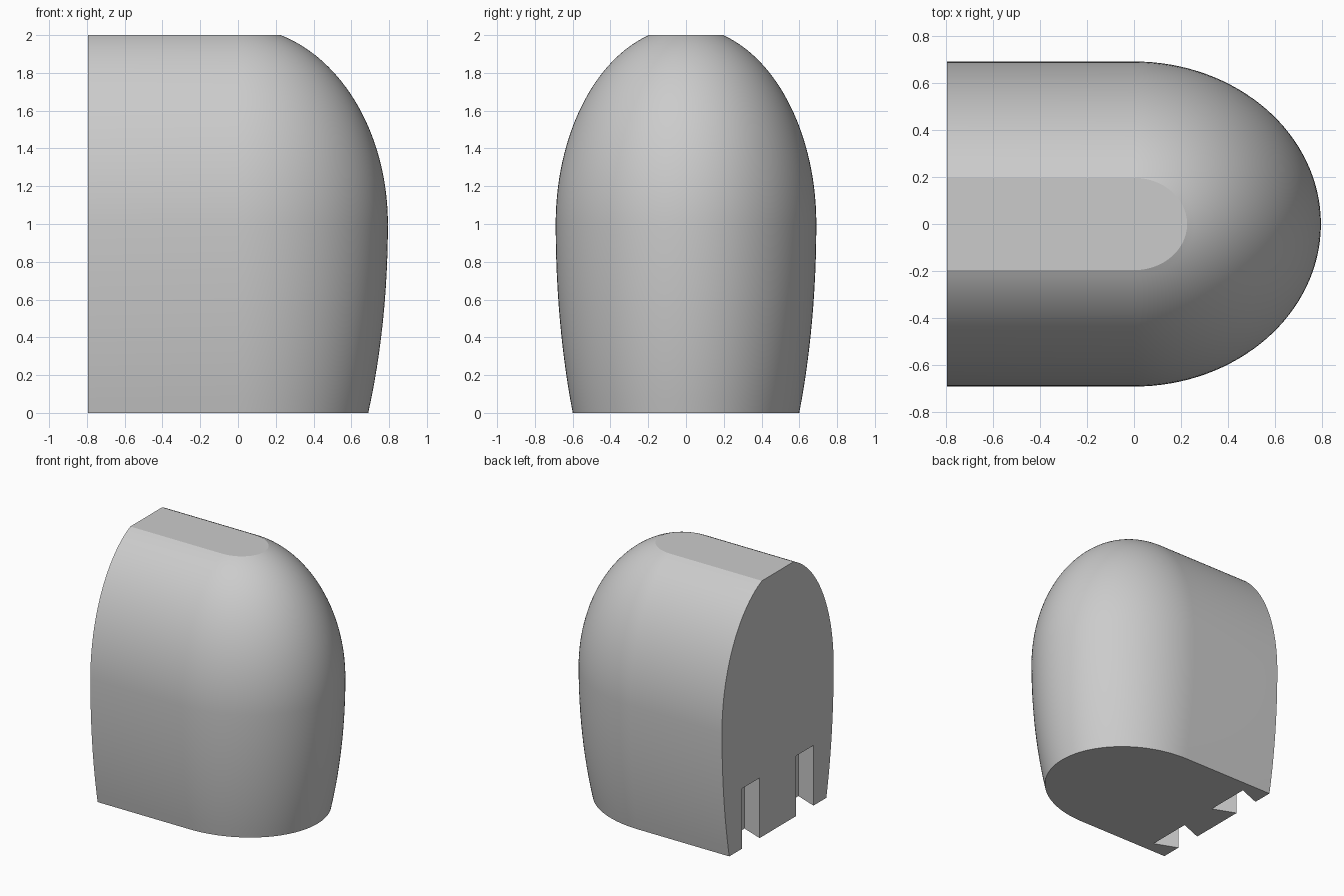
import bpy, bmesh, math

cube = bpy.data.objects.get("Cube")
if cube:
    bpy.data.objects.remove(cube, do_unlink=True)

BACK = -0.794        # flat mounting face
WIDTH = 0.69         # half width at the widest height
STRETCH = 1.15       # nose length relative to half width
DOME, SKIRT = 1.043, 2.02   # vertical radii above and below the widest height

grey = bpy.data.materials.new("plain grey")
grey.use_nodes = True
colour = (0.6, 0.6, 0.6, 1)
grey.diffuse_color = colour
grey.node_tree.nodes["Principled BSDF"].inputs["Base Color"].default_value = colour


def make_object(name, bm):
    bmesh.ops.recalc_face_normals(bm, faces=bm.faces)
    mesh = bpy.data.meshes.new(name)
    bm.to_mesh(mesh)
    bm.free()
    mesh.materials.append(grey)
    obj = bpy.data.objects.new(name, mesh)
    bpy.context.collection.objects.link(obj)
    return obj


def loft(name, rings):
    """Skin a stack of closed rings and cap both ends."""
    bm = bmesh.new()
    loops = [[bm.verts.new(p) for p in ring] for ring in rings]
    for low, high in zip(loops, loops[1:]):
        for i in range(len(low)):
            j = (i + 1) % len(low)
            bm.faces.new((low[i], low[j], high[j], high[i]))
    bm.faces.new(loops[0][::-1])
    bm.faces.new(loops[-1])
    return make_object(name, bm)


def section(half_width, z, steps=64):
    """Straight sides at the back, half an ellipse at the nose."""
    ring = [(BACK, -half_width, z)]
    for i in range(steps + 1):
        t = math.pi * (i / steps - 0.5)
        ring.append((STRETCH * half_width * math.cos(t), half_width * math.sin(t), z))
    return ring + [(BACK, half_width, z)]


# Rounded body: gently tapered skirt, then a dome cut flat at the top
rings = []
for radius, sign, steps in ((SKIRT, -1, 12), (DOME, 1, 32)):
    end = math.asin(1 / radius)
    part = [section(WIDTH * math.cos(end * i / steps),
                    1 + sign * radius * math.sin(end * i / steps))
            for i in range(steps + 1)]
    rings += part[::-1] if sign < 0 else part[1:]
body = loft("rounded_body", rings)

# Two dovetail slots in the foot of the back face
outline = [(BACK, 0.225), (-0.615, 0.155), (-0.615, 0.51), (BACK, 0.44),
           (BACK - 0.1, 0.44), (BACK - 0.1, 0.225)]
for side in (-1, 1):
    cutter = loft("slot_cutter", [[(x, side * y, z) for x, y in outline]
                                  for z in (-0.1, 0.47)])
    cutter.hide_render = True
    slot = body.modifiers.new("slot", 'BOOLEAN')
    slot.operation = 'DIFFERENCE'
    slot.solver = 'EXACT'
    slot.object = cutter
    bpy.context.view_layer.objects.active = body
    bpy.ops.object.modifier_apply(modifier=slot.name)
    bpy.data.objects.remove(cutter, do_unlink=True)

# Smooth curves with crisp rims
bpy.ops.object.select_all(action='DESELECT')
body.select_set(True)
bpy.context.view_layer.objects.active = body
bpy.ops.object.shade_smooth_by_angle(angle=math.radians(15))
